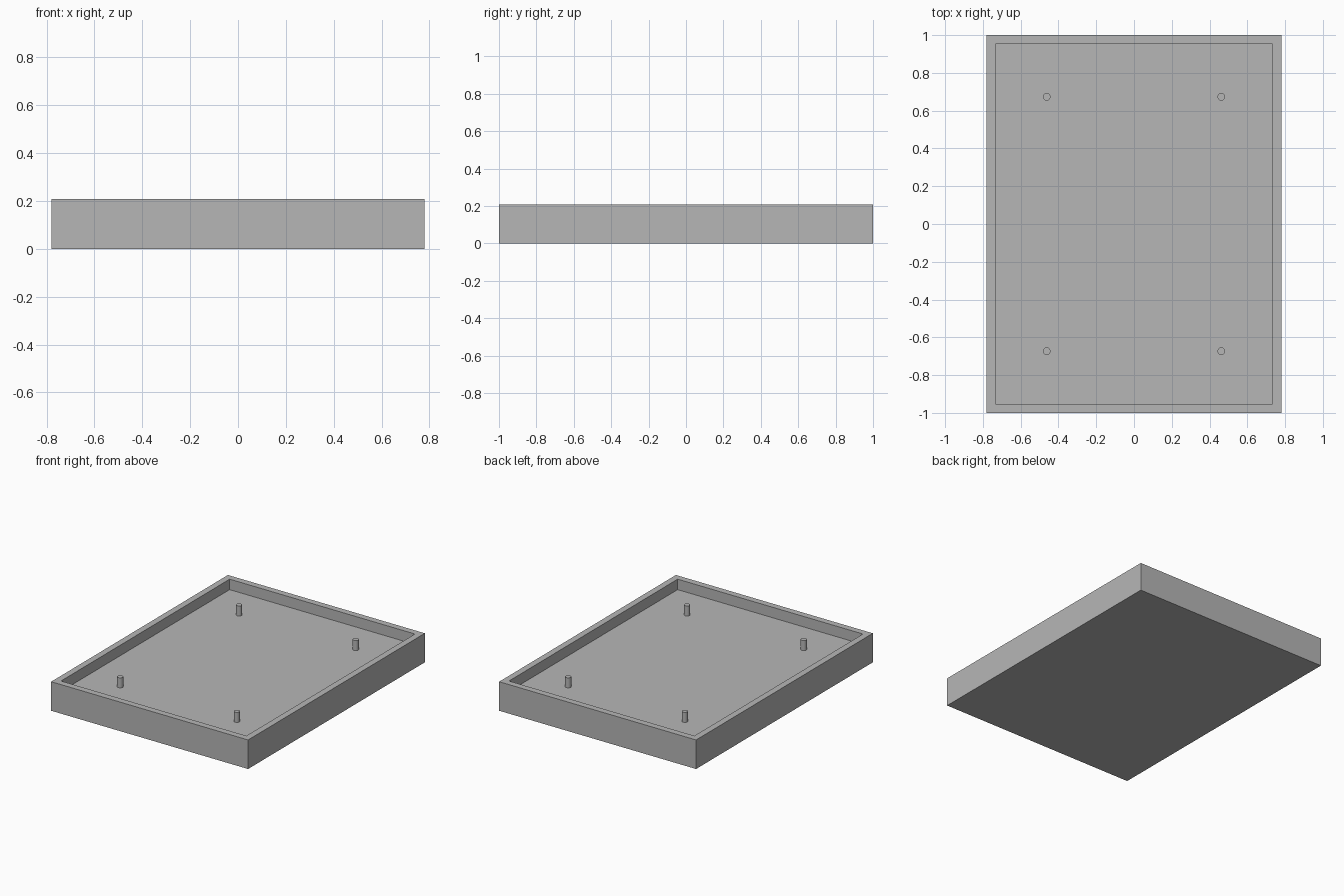
import bpy
import bmesh

cube = bpy.data.objects.get("Cube")
if cube:
    bpy.data.objects.remove(cube, do_unlink=True)

WIDTH, LENGTH, HEIGHT = 1.56, 2.0, 0.208
WALL, FLOOR_Z = 0.065, 0.133
PEG_X, PEG_Y, PEG_RADIUS, PEG_TOP = 0.462, 0.673, 0.02, 0.205

grey = bpy.data.materials.new("plain grey")
grey.use_nodes = True
colour = (0.47, 0.47, 0.47, 1)
grey.diffuse_color = colour
grey.node_tree.nodes["Principled BSDF"].inputs["Base Color"].default_value = colour


def finish(bm, name):
    mesh = bpy.data.meshes.new(name)
    bm.to_mesh(mesh)
    bm.free()
    mesh.materials.append(grey)
    obj = bpy.data.objects.new(name, mesh)
    bpy.context.collection.objects.link(obj)
    return obj


# Tray: a box whose top face is inset for the rim, then sunk to the floor
bm = bmesh.new()
bmesh.ops.create_cube(bm, size=1)
bmesh.ops.scale(bm, vec=(WIDTH, LENGTH, HEIGHT), verts=bm.verts)
bmesh.ops.translate(bm, vec=(0, 0, HEIGHT / 2), verts=bm.verts)
bm.normal_update()
top = max(bm.faces, key=lambda f: f.calc_center_median().z)
bmesh.ops.inset_region(bm, faces=[top], thickness=WALL)
sunk = bmesh.ops.extrude_discrete_faces(bm, faces=[top])["faces"][0]
bmesh.ops.translate(bm, vec=(0, 0, FLOOR_Z - HEIGHT), verts=sunk.verts)
bmesh.ops.recalc_face_normals(bm, faces=bm.faces)
finish(bm, "tray")

# Four pegs standing on the tray floor
for side, x in (("right", -PEG_X), ("left", PEG_X)):
    for end, y in (("front", -PEG_Y), ("back", PEG_Y)):
        bm = bmesh.new()
        bmesh.ops.create_cone(bm, cap_ends=True, segments=32, radius1=PEG_RADIUS,
                              radius2=PEG_RADIUS, depth=PEG_TOP - FLOOR_Z)
        peg = finish(bm, f"{end}_{side}_peg")
        peg.location = (x, y, (PEG_TOP + FLOOR_Z) / 2)
        bpy.ops.object.select_all(action="DESELECT")
        peg.select_set(True)
        bpy.context.view_layer.objects.active = peg
        bpy.ops.object.shade_smooth_by_angle()
